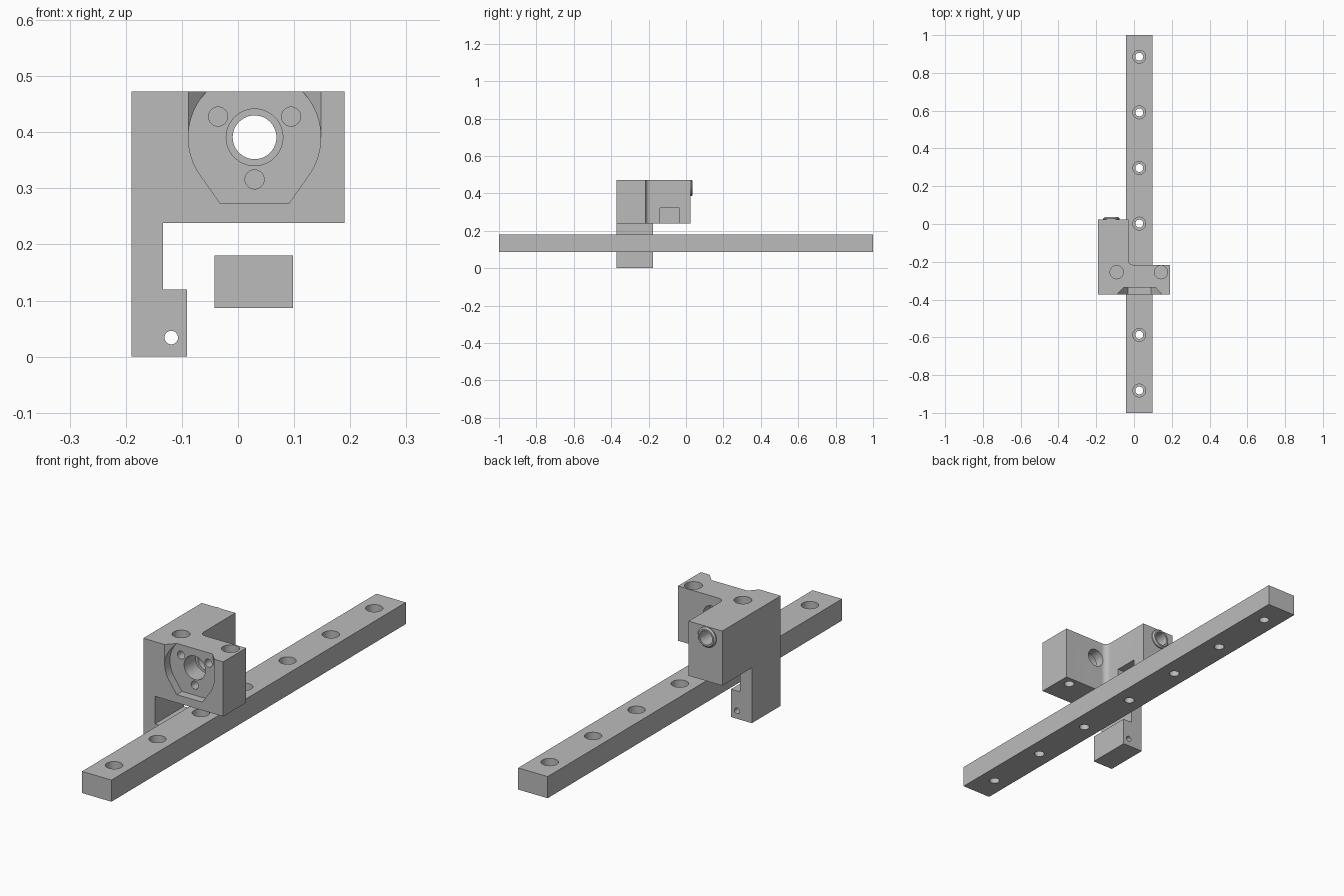
import bpy, bmesh
from math import cos, sin, radians, pi

if "Cube" in bpy.data.objects:
    bpy.data.objects.remove(bpy.data.objects["Cube"], do_unlink=True)

# One plain grey for everything
grey = bpy.data.materials.new("plain grey")
grey.use_nodes = True
grey.diffuse_color = (0.5, 0.5, 0.5, 1)
grey.node_tree.nodes["Principled BSDF"].inputs["Base Color"].default_value = (0.5, 0.5, 0.5, 1)


def prism(name, points, axis, start, end):
    """Extrude an outline along y (points are x, z) or z (points are x, y)."""
    bm = bmesh.new()
    verts = [bm.verts.new((u, start, v) if axis == "y" else (u, v, start)) for u, v in points]
    face = bm.faces.new(verts)
    ext = bmesh.ops.extrude_face_region(bm, geom=[face])["geom"]
    step = (0, end - start, 0) if axis == "y" else (0, 0, end - start)
    bmesh.ops.translate(bm, vec=step, verts=[g for g in ext if isinstance(g, bmesh.types.BMVert)])
    bmesh.ops.recalc_face_normals(bm, faces=bm.faces)
    mesh = bpy.data.meshes.new(name)
    bm.to_mesh(mesh)
    bm.free()
    mesh.materials.append(grey)
    obj = bpy.data.objects.new(name, mesh)
    bpy.context.collection.objects.link(obj)
    return obj


def arc(cx, cy, r, a0, a1, n):
    return [(cx + r * cos(radians(a0 + (a1 - a0) * i / n)),
             cy + r * sin(radians(a0 + (a1 - a0) * i / n))) for i in range(n + 1)]


def cylinder(name, centre, r, axis, start, end):
    return prism(name, arc(*centre, r, 0, 360, 48)[:-1], axis, start, end)


def box(name, x0, x1, y0, y1, z0, z1):
    return prism(name, [(x0, y0), (x1, y0), (x1, y1), (x0, y1)], "z", z0, z1)


def apply(obj, mod):
    bpy.context.view_layer.objects.active = obj
    bpy.ops.object.modifier_apply(modifier=mod.name)


def combine(obj, tool, operation="DIFFERENCE"):
    mod = obj.modifiers.new("join", "BOOLEAN")
    mod.operation, mod.solver, mod.object = operation, "EXACT", tool
    apply(obj, mod)
    bpy.data.objects.remove(tool, do_unlink=True)


def drill(obj, *args):
    combine(obj, cylinder("drill", *args))


# Rail with a row of counterbored screw holes
rail = box("rail", -0.042, 0.098, -1, 1, 0.087, 0.18)
for i in range(7):
    spot = (0.028, 0.002 + 0.2945 * (i - 3))
    drill(rail, spot, 0.021, "z", 0, 0.3)
    drill(rail, spot, 0.034, "z", 0.125, 0.3)

# Bracket: L-shaped plan with a rounded inner corner
FRONT, BACK, LOW, TOP = -0.372, -0.216, 0.238, 0.473
FLOOR = -0.336
plan = [(-0.19, FRONT), (0.19, FRONT), (0.19, BACK)]
plan += arc(-0.005, BACK + 0.025, 0.025, 270, 180, 10)
plan += [(-0.03, 0.025), (-0.19, 0.025)]
bracket = prism("bracket", plan, "z", LOW, TOP)

# Hanging leg with a foot
leg = prism("leg", [(-0.19, 0), (-0.091, 0), (-0.091, 0.12), (-0.134, 0.12),
                    (-0.134, 0.3), (-0.19, 0.3)], "y", FRONT, -0.176)
combine(bracket, leg, "UNION")
drill(bracket, (-0.119, 0.034), 0.012, "y", -0.5, 0)

# Chamfered collar and its bore on the back
collar = cylinder("collar", (-0.12, 0.429), 0.043, "y", -0.02, 0.036)
bevel = collar.modifiers.new("chamfer", "BEVEL")
bevel.width, bevel.limit_method, bevel.angle_limit = 0.006, "ANGLE", radians(60)
apply(collar, bevel)
combine(bracket, collar, "UNION")
drill(bracket, (-0.12, 0.429), 0.03, "y", -0.13, 0.1)

# Motor seat: round pocket with a flat base, flared upper corners
CX, CZ = 0.0295, 0.391
seat = arc(CX, CZ, 0.118, -32, 212, 48) + [(CX - 0.061, 0.273), (CX + 0.061, 0.273)]
combine(bracket, prism("seat", seat, "y", -0.5, FLOOR))
flare = [(CX - 0.118, -0.45), (CX + 0.118, -0.45), (CX + 0.118, FRONT),
         (CX + 0.085, FLOOR), (CX - 0.085, FLOOR), (CX - 0.118, FRONT)]
combine(bracket, prism("flare", flare, "z", CZ, 0.55))

# Shaft hole, its counterbore and three screw holes
drill(bracket, (CX, CZ), 0.039, "y", -0.5, -0.1)
drill(bracket, (CX, CZ), 0.0505, "y", -0.5, -0.26)
for dx, z in ((-0.065, 0.428), (0.065, 0.428), (0, 0.316)):
    drill(bracket, (CX + dx, z), 0.017, "y", -0.5, -0.27)

# Vertical mounting holes from above and below
for x in (-0.092, 0.143):
    drill(bracket, (x, -0.255), 0.035, "z", 0.4, 0.55)
    drill(bracket, (x, -0.255), 0.021, "z", 0.2, 0.31)

# Side notch under the rear arm
combine(bracket, box("notch", -0.1, 0.02, -0.14, -0.036, 0.2, 0.323))

# Smooth the round walls, keep edges crisp
for obj in (rail, bracket):
    bpy.ops.object.select_all(action="DESELECT")
    obj.select_set(True)
    bpy.context.view_layer.objects.active = obj
    bpy.ops.object.shade_smooth_by_angle(angle=radians(30))
